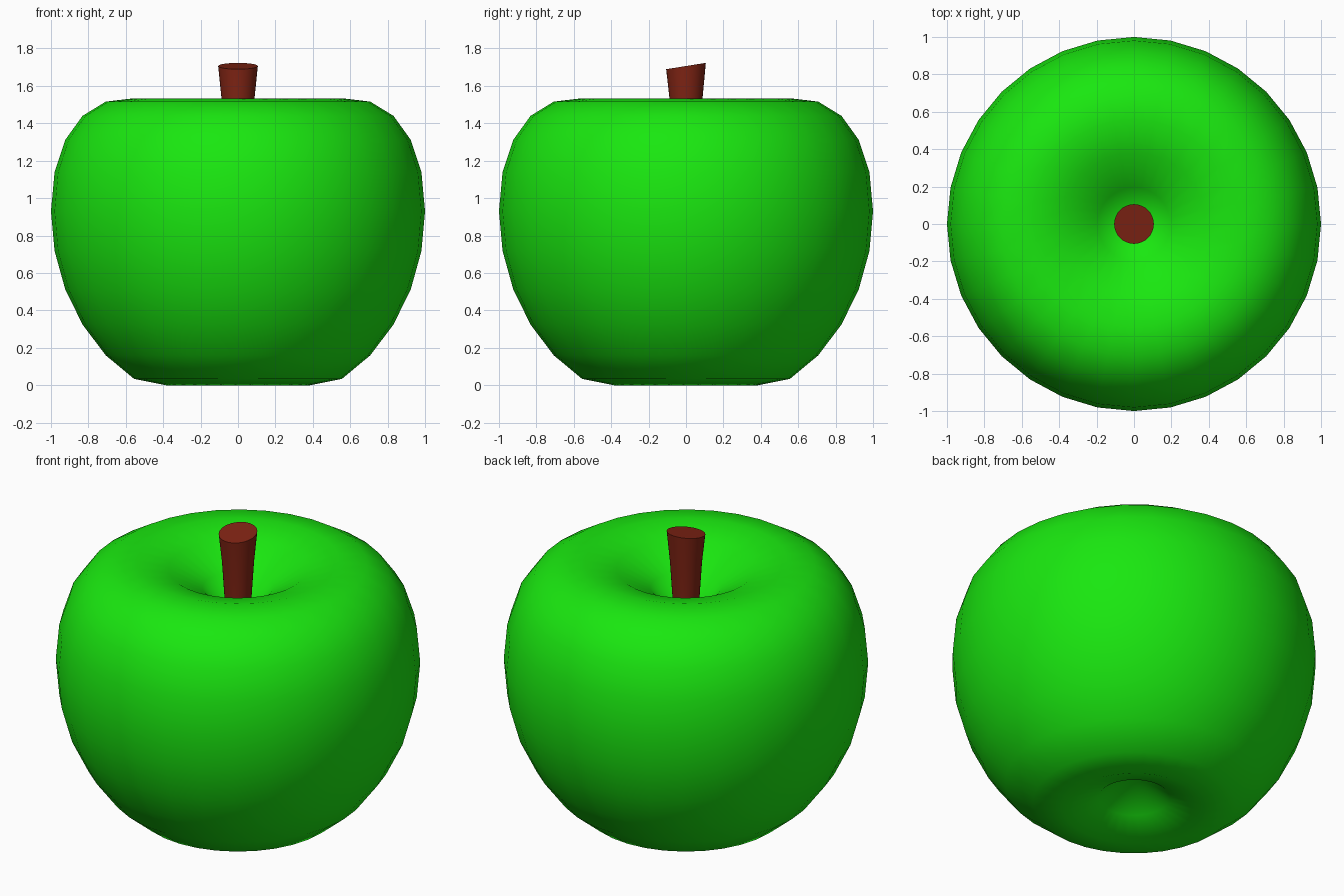
import bpy, bmesh, math

if "Cube" in bpy.data.objects:
    bpy.data.objects.remove(bpy.data.objects["Cube"])


def material(name, color):
    m = bpy.data.materials.new(name)
    m.diffuse_color = (*color, 1)
    m.use_nodes = True
    m.node_tree.nodes["Principled BSDF"].inputs["Base Color"].default_value = m.diffuse_color
    return m


def finish(bm, name, mat, angle):
    bmesh.ops.recalc_face_normals(bm, faces=bm.faces[:])
    me = bpy.data.meshes.new(name)
    bm.to_mesh(me)
    bm.free()
    ob = bpy.data.objects.new(name, me)
    bpy.context.collection.objects.link(ob)
    me.materials.append(mat)
    bpy.ops.object.select_all(action='DESELECT')
    ob.select_set(True)
    bpy.context.view_layer.objects.active = ob
    bpy.ops.object.shade_smooth_by_angle(angle=math.radians(angle))
    return ob


# Fruit: stretched sphere with both poles pushed inwards
MID, STRETCH = 0.93, 1.09
bm = bmesh.new()
bmesh.ops.create_uvsphere(bm, u_segments=32, v_segments=16, radius=1)
for v in bm.verts:
    theta = math.acos(max(-1, min(1, v.co.z)))
    step = theta / (math.pi / 16)
    top_dent = max(0, 0.91 - 0.12 * step) ** 2
    base_dent = max(0, 0.63 - 0.177 * (16 - step)) ** 2
    v.co.z = MID + STRETCH * v.co.z - top_dent + base_dent
finish(bm, "apple_body", material("green_skin", (0.01, 0.8, 0.005)), 180)

# Stem: flaring stalk with a slanted cut on top
bm = bmesh.new()
rings = []
for z, r, slant in [(1.12, 0.066, 0), (1.31, 0.074, 0), (1.53, 0.088, 0), (1.706, 0.106, 0.16)]:
    ring = []
    for i in range(32):
        a = math.tau * i / 32
        y = r * math.sin(a)
        ring.append(bm.verts.new((r * math.cos(a), y, z + slant * y)))
    rings.append(ring)
for lo, hi in zip(rings, rings[1:]):
    for i in range(32):
        j = (i + 1) % 32
        bm.faces.new((lo[i], lo[j], hi[j], hi[i]))
bm.faces.new(rings[0])
bm.faces.new(rings[-1])
finish(bm, "stem", material("brown_stem", (0.22, 0.018, 0.007)), 40)
